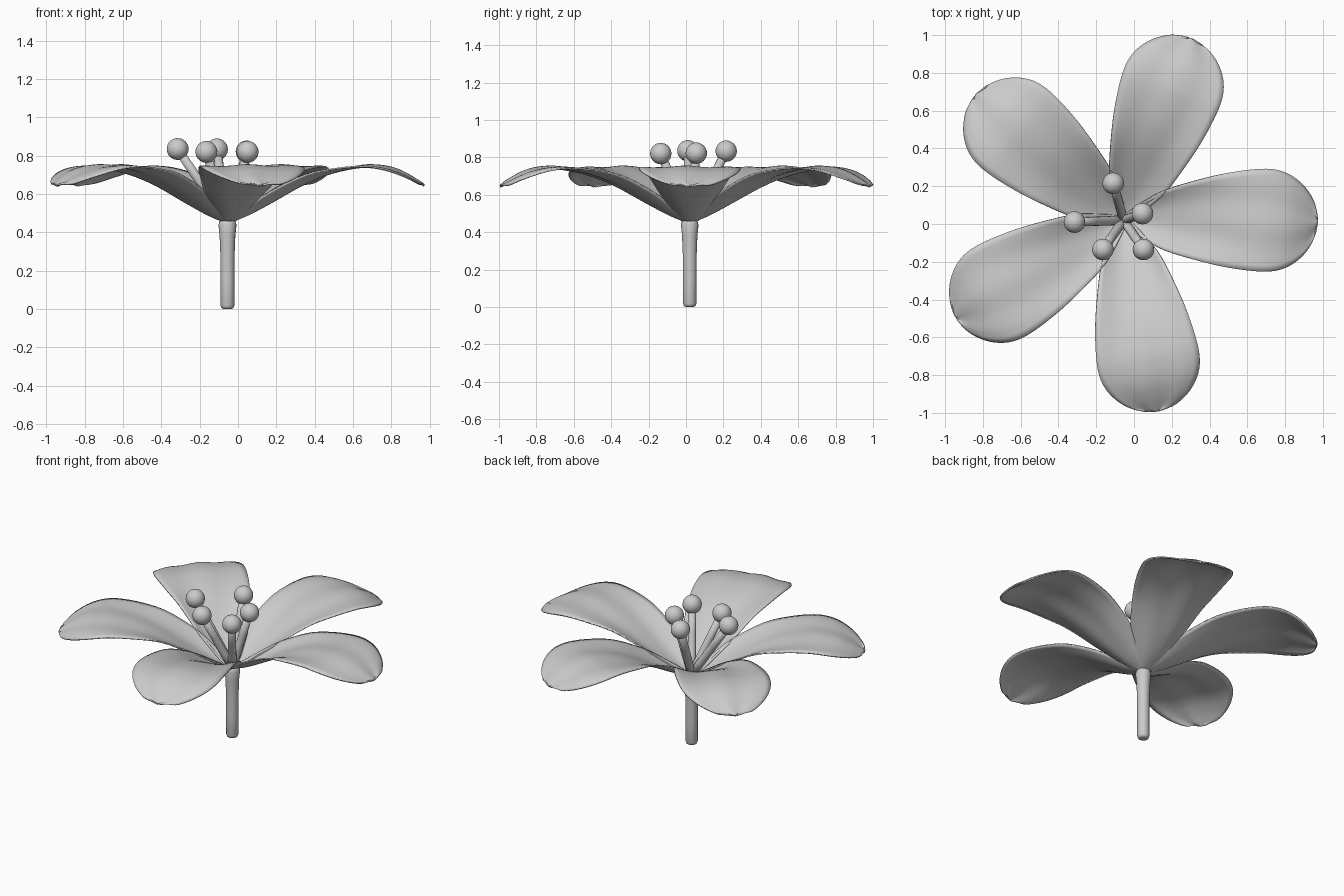
import bpy, bmesh, math
from mathutils import Vector

if "Cube" in bpy.data.objects:
    bpy.data.objects.remove(bpy.data.objects["Cube"])

CX, CY = -0.055, 0.02        # flower axis


def material(name, rgb):
    m = bpy.data.materials.new(name)
    m.diffuse_color = (*rgb, 1)
    m.use_nodes = True
    m.node_tree.nodes["Principled BSDF"].inputs["Base Color"].default_value = m.diffuse_color
    return m


GREY = material("plain grey", (0.6, 0.6, 0.6))


def finish(name, bm):
    bmesh.ops.recalc_face_normals(bm, faces=bm.faces[:])
    me = bpy.data.meshes.new(name)
    bm.to_mesh(me)
    bm.free()
    me.materials.append(GREY)
    for p in me.polygons:
        p.use_smooth = True
    ob = bpy.data.objects.new(name, me)
    bpy.context.collection.objects.link(ob)
    return ob


def tube(name, path, sides=20):
    """Round tube through (point, radius) pairs, closed at both ends."""
    bm = bmesh.new()
    pts = [Vector(p) for p, r in path]
    rings = []
    for i, (p, r) in enumerate(path):
        d = (pts[min(i + 1, len(pts) - 1)] - pts[max(i - 1, 0)]).normalized()
        u = d.cross(Vector((0.3, 1, 0))).normalized()
        v = d.cross(u)
        rings.append([bm.verts.new(pts[i] + r * (math.cos(a) * u + math.sin(a) * v))
                      for a in (2 * math.pi * k / sides for k in range(sides))])
    for a, b in zip(rings, rings[1:]):
        for k in range(sides):
            n = (k + 1) % sides
            bm.faces.new((a[k], a[n], b[n], b[k]))
    bm.faces.new(rings[0])
    bm.faces.new(rings[-1])
    return finish(name, bm)


# Petal shape along its length: radius, half width, height, edge lift
KEYS = [(0.00, 0.030, 0.450, 0.00), (0.10, 0.095, 0.488, 0.04),
        (0.22, 0.160, 0.550, 0.06), (0.40, 0.215, 0.650, 0.045),
        (0.55, 0.250, 0.712, 0.015), (0.70, 0.270, 0.745, -0.005),
        (0.80, 0.268, 0.745, -0.015), (0.88, 0.240, 0.728, -0.02),
        (0.95, 0.185, 0.695, -0.015), (1.00, 0.112, 0.664, -0.01),
        (1.018, 0.055, 0.652, 0.0), (1.025, 0.008, 0.646, 0.0)]


def spline(t):
    """Catmull-Rom through the petal keys."""
    i = min(int(t), len(KEYS) - 2)
    f = t - i
    k = [KEYS[max(0, min(len(KEYS) - 1, i + j))] for j in (-1, 0, 1, 2)]
    return [0.5 * (2 * b + (c - a) * f + (2 * a - 5 * b + 4 * c - d) * f * f
                   + (3 * b - a - 3 * c + d) * f ** 3) for a, b, c, d in zip(*k)]


def petal(name, angle):
    bm = bmesh.new()
    rows, cols = 44, 16
    ca, sa = math.cos(angle), math.sin(angle)
    grid = []
    for i in range(rows + 1):
        r, w, z, lift = spline(i / rows * (len(KEYS) - 1))
        row = []
        for j in range(cols + 1):
            s = 2 * j / cols - 1
            ripple = 0.004 * math.sin(7 * s + 3 * r) * min(1, r * 2)
            row.append(bm.verts.new((CX + r * ca - w * s * sa, CY + r * sa + w * s * ca,
                                     z + lift * s * s + ripple)))
        grid.append(row)
    for a, b in zip(grid, grid[1:]):
        for j in range(cols):
            bm.faces.new((a[j], a[j + 1], b[j + 1], b[j]))
    ob = finish(name, bm)
    mod = ob.modifiers.new("thickness", 'SOLIDIFY')
    mod.thickness = 0.008
    mod.offset = 0


# Five petals, each turned 70 degrees from the last
for n in range(5):
    petal(f"petal_{n + 1}", math.radians(70 * n))

# Stem with a rounded foot and a flared top
tube("stem", [((CX, CY, z), r) for z, r in
              ((0, 0.022), (0.005, 0.031), (0.018, 0.036), (0.15, 0.036),
               (0.28, 0.037), (0.38, 0.041), (0.44, 0.047), (0.462, 0.04), (0.475, 0.02))])

# Stamens: slim stalks from the centre, each with a round head
HEADS = [(-0.11, 0.215, 0.833), (-0.315, 0.01, 0.835), (-0.165, -0.135, 0.82),
         (0.05, -0.135, 0.82), (0.045, 0.055, 0.822)]
base = Vector((CX, CY, 0.45))
for n, h in enumerate(HEADS):
    tip = Vector(h)
    path = [(base.lerp(tip, t), r) for t, r in
            ((0, 0.026), (0.25, 0.025), (0.6, 0.024), (1, 0.023))]
    tube(f"stamen_stalk_{n + 1}", path, 14)
    bm = bmesh.new()
    bmesh.ops.create_uvsphere(bm, u_segments=28, v_segments=16, radius=0.057)
    bmesh.ops.translate(bm, verts=bm.verts[:], vec=tip)
    finish(f"stamen_head_{n + 1}", bm)
